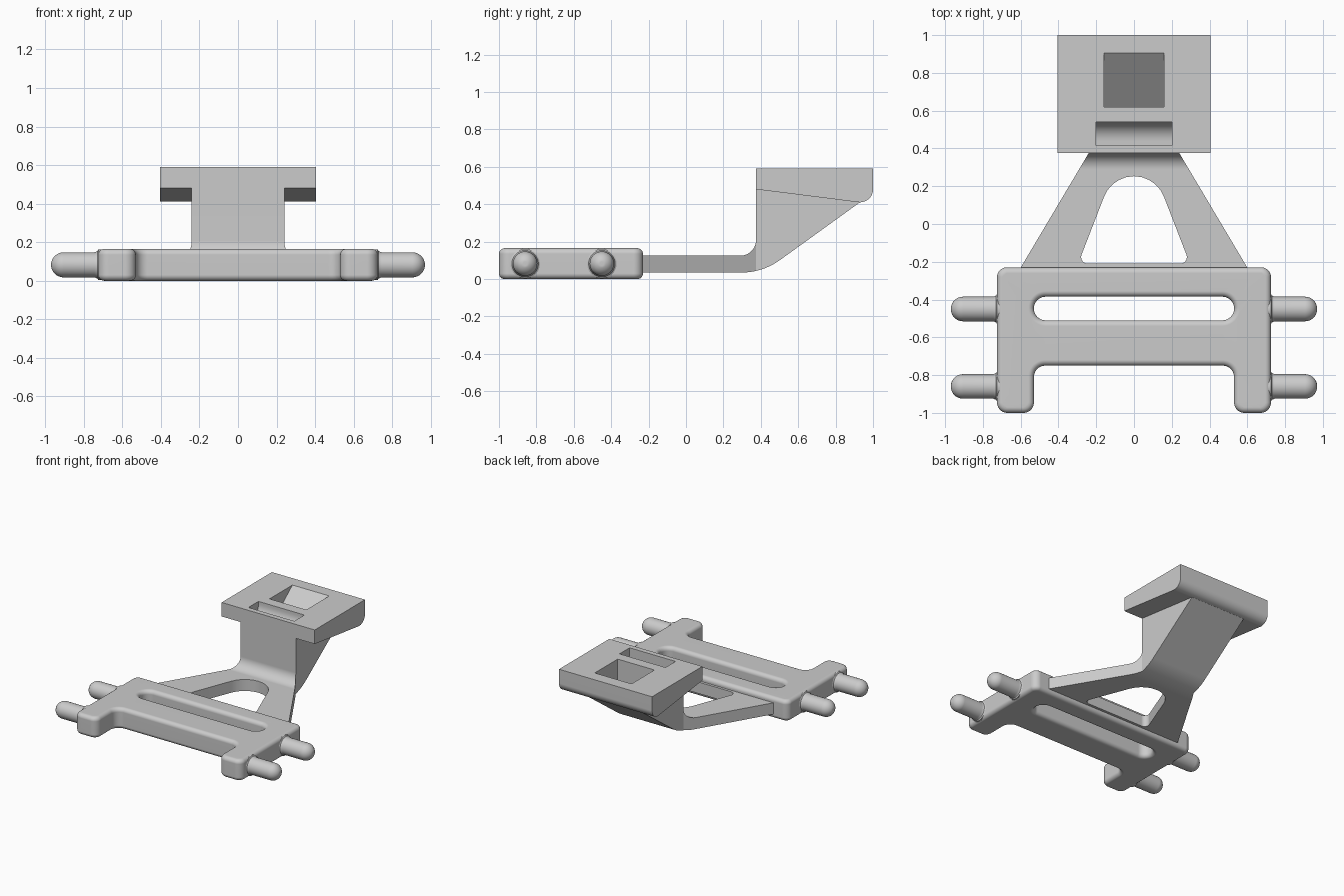
import bpy
import bmesh
from math import sin, cos, pi, atan2, tan
from mathutils import Vector

cube = bpy.data.objects.get("Cube")
if cube:
    bpy.data.objects.remove(cube, do_unlink=True)

grey = bpy.data.materials.new("plain grey")
grey.use_nodes = True
COLOUR = (0.6, 0.6, 0.6, 1)
grey.diffuse_color = COLOUR
for node in grey.node_tree.nodes:
    if node.type == 'BSDF_PRINCIPLED':
        node.inputs["Base Color"].default_value = COLOUR


def rounded(corners, seg=10):
    """Counter-clockwise corners (x, y, radius) -> (point, outward normal) pairs."""
    out = []
    for i, (x, y, r) in enumerate(corners):
        p = Vector((x, y))
        a = (Vector(corners[i - 1][:2]) - p).normalized()
        b = (Vector(corners[(i + 1) % len(corners)][:2]) - p).normalized()
        if r == 0:
            out.append((p, Vector((0, 0))))
            continue
        half = a.angle(b) / 2
        c = p + (a + b).normalized() * (r / sin(half))
        start = p + a * (r / tan(half)) - c
        end = p + b * (r / tan(half)) - c
        a0 = atan2(start.y, start.x)
        turn = (atan2(end.y, end.x) - a0 + pi) % (2 * pi) - pi
        side = 1 if turn > 0 else -1
        for k in range(seg + 1):
            t = a0 + turn * k / seg
            n = Vector((cos(t), sin(t)))
            out.append((c + n * r, n * side))
    return out


def finish(bm, name):
    bmesh.ops.recalc_face_normals(bm, faces=bm.faces)
    mesh = bpy.data.meshes.new(name)
    bm.to_mesh(mesh)
    bm.free()
    mesh.materials.append(grey)
    obj = bpy.data.objects.new(name, mesh)
    bpy.context.collection.objects.link(obj)
    return obj


def loft(bm, rings):
    rows = [[bm.verts.new(p) for p in ring] for ring in rings]
    n = len(rows[0])
    for lo, hi in zip(rows, rows[1:]):
        for i in range(n):
            j = (i + 1) % n
            bm.faces.new((lo[i], lo[j], hi[j], hi[i]))
    return rows


def prism(name, corners, lo, hi, axis='z'):
    bm = bmesh.new()
    pts = [p for p, _ in rounded(corners)]
    place = (lambda p, w: (p.x, p.y, w)) if axis == 'z' else (lambda p, w: (w, p.x, p.y))
    rows = loft(bm, [[place(p, w) for p in pts] for w in (lo, hi)])
    for row in rows:
        bm.faces.new(row)
    return finish(bm, name)


def combine(obj, other, operation):
    mod = obj.modifiers.new("combine", 'BOOLEAN')
    mod.operation = operation
    mod.solver = 'EXACT'
    mod.object = other
    bpy.context.view_layer.objects.active = obj
    bpy.ops.object.modifier_apply(modifier=mod.name)
    bpy.data.objects.remove(other, do_unlink=True)


def smooth(obj):
    bpy.ops.object.select_all(action='DESELECT')
    obj.select_set(True)
    bpy.context.view_layer.objects.active = obj
    bpy.ops.object.shade_smooth_by_angle(angle=0.5)
    mod = obj.modifiers.new("clean shading", 'WEIGHTED_NORMAL')
    mod.keep_sharp = True


# Base plate: two legs, a long slot, every rim rounded over
HEIGHT, ROUND, STEPS = 0.165, 0.03, 6
half_outline = [(0.53, -0.75, 0.06), (0.53, -1, 0.055), (0.725, -1, 0.055), (0.725, -0.23, 0.05)]
outline = half_outline + [(-x, y, r) for x, y, r in reversed(half_outline)]
slot = [(-0.53, -0.51, 0.062), (0.53, -0.51, 0.062), (0.53, -0.385, 0.062), (-0.53, -0.385, 0.062)]
layers = [(ROUND * (1 - sin(k * pi / 2 / STEPS)), ROUND * (1 - cos(k * pi / 2 / STEPS)))
          for k in range(STEPS + 1)]
layers += [(d, HEIGHT - z) for d, z in reversed(layers)]
bm = bmesh.new()
for loop, sign in ((outline, -1), (slot, 1)):
    pts = rounded(loop)
    loft(bm, [[(*(p + n * d * sign), z) for p, n in pts] for d, z in layers])
for level in (0, HEIGHT):
    rim = [e for e in bm.edges if e.is_boundary and all(abs(v.co.z - level) < 1e-4 for v in e.verts)]
    bmesh.ops.triangle_fill(bm, edges=rim, use_beauty=True)
smooth(finish(bm, "base_plate"))

# Four side pegs with domed ends and a small flare at the root
R, TIP, SIDES = 0.065, 0.97, 32
profile = [(0.68, 0.079), (0.725, 0.079), (0.73, 0.071), (0.745, R)]
profile += [(TIP - R + R * sin(k * pi / 18), R * cos(k * pi / 18)) for k in range(9)]
for side, s in (("left", 1), ("right", -1)):
    for end, y in (("front", -0.86), ("rear", -0.45)):
        bm = bmesh.new()
        rows = loft(bm, [[(s * x, y + r * cos(2 * pi * i / SIDES),
                           HEIGHT / 2 + r * sin(2 * pi * i / SIDES)) for i in range(SIDES)]
                         for x, r in profile])
        bm.faces.new(rows[0])
        bm.faces.new(rows[-1])
        smooth(finish(bm, f"{end}_{side}_peg"))

# Bracket arm: side profile trimmed to a tapering plan
arm = prism("bracket_arm", [(-0.26, 0.035, 0), (0.41, 0.035, 0.35), (0.96, 0.432, 0), (0.96, 0.55, 0),
                            (0.375, 0.55, 0), (0.375, 0.125, 0.085), (-0.26, 0.125, 0)],
            -0.7, 0.7, 'x')
half_plan = [(0.641, -0.3, 0), (0.24, 0.375, 0), (0.24, 1.1, 0)]
plan = half_plan + [(-x, y, r) for x, y, r in reversed(half_plan)]
combine(arm, prism("plan_trim", plan, -0.1, 0.8), 'INTERSECT')

# Rounded triangular window in the arm
window = [(-0.296, -0.21, 0.035), (0.296, -0.21, 0.035), (0, 0.553, 0.17)]
combine(arm, prism("window_cutter", window, -0.1, 0.2), 'DIFFERENCE')

# Head block with a sloping underside and rounded rear edge
head = prism("head_block", [(0.375, 0.48, 0), (1, 0.401, 0.07), (1, 0.59, 0), (0.375, 0.59, 0)],
             -0.405, 0.405, 'x')
combine(arm, head, 'UNION')

# Pocket with a ramp floor, and a slot with a curved floor
ramp = [(0.62, 0.36, 0), (0.905, 0.59, 0), (0.905, 0.7, 0), (0.62, 0.7, 0)]
combine(arm, prism("pocket_cutter", ramp, -0.16, 0.16, 'x'), 'DIFFERENCE')
groove = [(0.415, 0.47, 0), (0.54, 0.47, 0.1), (0.54, 0.7, 0), (0.415, 0.7, 0)]
combine(arm, prism("groove_cutter", groove, -0.2, 0.2, 'x'), 'DIFFERENCE')
smooth(arm)
